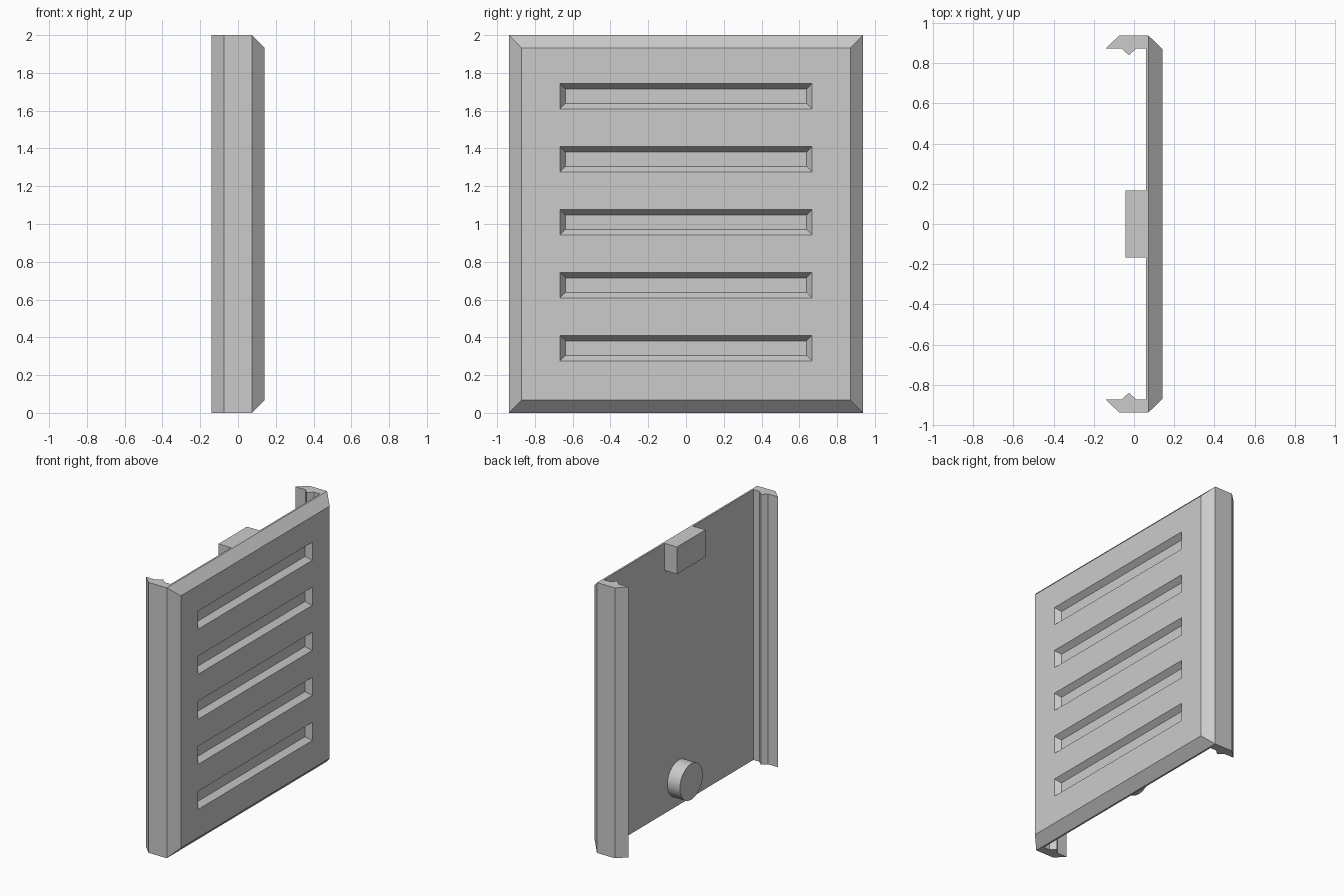
import bpy
import bmesh
from math import pi
from mathutils import Matrix

cube = bpy.data.objects.get("Cube")
if cube:
    bpy.data.objects.remove(cube, do_unlink=True)

GREY = (0.6, 0.6, 0.6, 1)
grey = bpy.data.materials.new("light grey")
grey.use_nodes = True
grey.diffuse_color = GREY
grey.node_tree.nodes["Principled BSDF"].inputs["Base Color"].default_value = GREY

HALF_W, HEIGHT = 0.937, 2.0
RIM_X, FACE_X, BACK_X = 0.073, 0.141, 0.06
CHAMFER, SLOT_INSET = 0.067, 0.04


def finish(bm, name):
    bmesh.ops.remove_doubles(bm, verts=bm.verts, dist=0.0005)
    bmesh.ops.recalc_face_normals(bm, faces=bm.faces)
    mesh = bpy.data.meshes.new(name)
    bm.to_mesh(mesh)
    bm.free()
    mesh.materials.append(grey)
    obj = bpy.data.objects.new(name, mesh)
    bpy.context.collection.objects.link(obj)
    return obj


# Panel shell: channel section with hooked, ridged side lips, run full height
bm = bmesh.new()
half = [(RIM_X, HALF_W), (-0.075, HALF_W), (-0.141, 0.873), (-0.06, 0.873),
        (-0.025, 0.839), (0.01, 0.873), (BACK_X, 0.873)]
section = half + [(x, -y) for x, y in reversed(half)]
rings = [[bm.verts.new((x, y, z)) for x, y in section] for z in (0, HEIGHT)]
for ring in rings:
    bm.faces.new(ring)
for i in range(len(section) - 1):
    bm.faces.new((rings[0][i], rings[0][i + 1], rings[1][i + 1], rings[1][i]))

# Front face: a grid whose middle column alternates plain bands and slots
ys = [-HALF_W + CHAMFER, -0.667, 0.667, HALF_W - CHAMFER]
zs = [CHAMFER]
for k in range(5):
    mid = 0.343 + k / 3
    zs += [mid - 0.067, mid + 0.067]
zs.append(HEIGHT - CHAMFER)
grid = [[bm.verts.new((FACE_X, y, z)) for y in ys] for z in zs]
slots = []
for r in range(len(zs) - 1):
    for c in range(3):
        face = bm.faces.new((grid[r][c], grid[r][c + 1],
                             grid[r + 1][c + 1], grid[r + 1][c]))
        if c == 1 and r % 2:
            slots.append(face)

# Chamfered rim between the grid border and the shell
low_r, low_l = rings[0][-1], rings[0][0]
top_r, top_l = rings[1][-1], rings[1][0]
bm.faces.new([low_r, low_l] + grid[0][::-1])
bm.faces.new([top_l, top_r] + grid[-1])
bm.faces.new([low_l, top_l] + [row[-1] for row in reversed(grid)])
bm.faces.new([top_r, low_r] + [row[0] for row in grid])

# Sunken slots with sloping walls
bm.normal_update()
bmesh.ops.inset_individual(bm, faces=slots, thickness=SLOT_INSET, depth=-SLOT_INSET)
finish(bm, "slotted_panel")

# Rectangular catch at the top of the back
bm = bmesh.new()
bmesh.ops.create_cube(bm, size=1, matrix=Matrix.Translation((0.009, 0, 1.9))
                      @ Matrix.Diagonal((0.104, 0.333, 0.2, 1)))
finish(bm, "back_block")

# Round peg at the bottom of the back
bm = bmesh.new()
bmesh.ops.create_cone(bm, cap_ends=True, segments=48, radius1=0.133, radius2=0.133,
                      depth=0.104, matrix=Matrix.Translation((0.009, 0, 0.2))
                      @ Matrix.Rotation(pi / 2, 4, "Y"))
peg = finish(bm, "back_peg")
bpy.ops.object.select_all(action="DESELECT")
peg.select_set(True)
bpy.context.view_layer.objects.active = peg
bpy.ops.object.shade_smooth_by_angle(angle=pi / 6)
